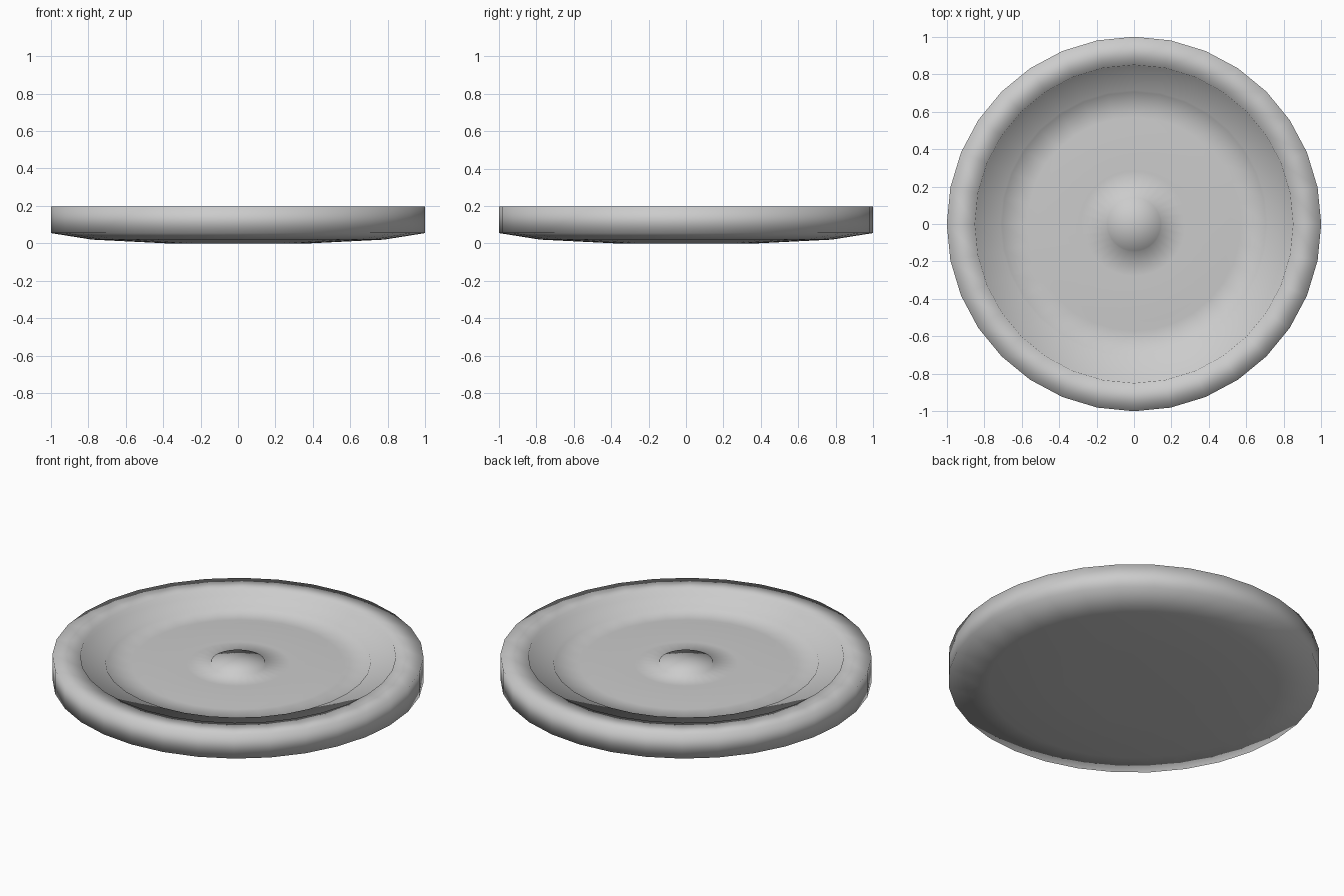
import bpy, bmesh, math

if "Cube" in bpy.data.objects:
    bpy.data.objects.remove(bpy.data.objects["Cube"])

SIDES = 32
# (radius, height) from the underside, around the rim, down two steps, up to the knob
profile = [(0.38, 0.0), (0.78, 0.02), (1.0, 0.055), (1.0, 0.197), (0.85, 0.198),
           (0.845, 0.166), (0.715, 0.166), (0.705, 0.147), (0.57, 0.147),
           (0.52, 0.151), (0.28, 0.151), (0.15, 0.151), (0.143, 0.17)]


def lathe(name, points, bottom_z, top_z):
    bm = bmesh.new()
    rings = []
    for r, z in points:
        rings.append([bm.verts.new((r * math.cos(2 * math.pi * i / SIDES),
                                    r * math.sin(2 * math.pi * i / SIDES), z))
                      for i in range(SIDES)])
    for a, b in zip(rings, rings[1:]):
        for i in range(SIDES):
            j = (i + 1) % SIDES
            bm.faces.new((a[i], a[j], b[j], b[i]))
    # close both ends with fans
    for ring, z in ((rings[0], bottom_z), (rings[-1], top_z)):
        centre = bm.verts.new((0, 0, z))
        for i in range(SIDES):
            bm.faces.new((ring[i], ring[(i + 1) % SIDES], centre))
    bmesh.ops.recalc_face_normals(bm, faces=bm.faces[:])
    for f in bm.faces:
        f.smooth = True
    mesh = bpy.data.meshes.new(name)
    bm.to_mesh(mesh)
    bm.free()
    obj = bpy.data.objects.new(name, mesh)
    bpy.context.collection.objects.link(obj)
    return obj


# shallow round dish with flat rim, stepped floor and raised centre
lathe("round_dish", profile, 0.004, 0.175)
